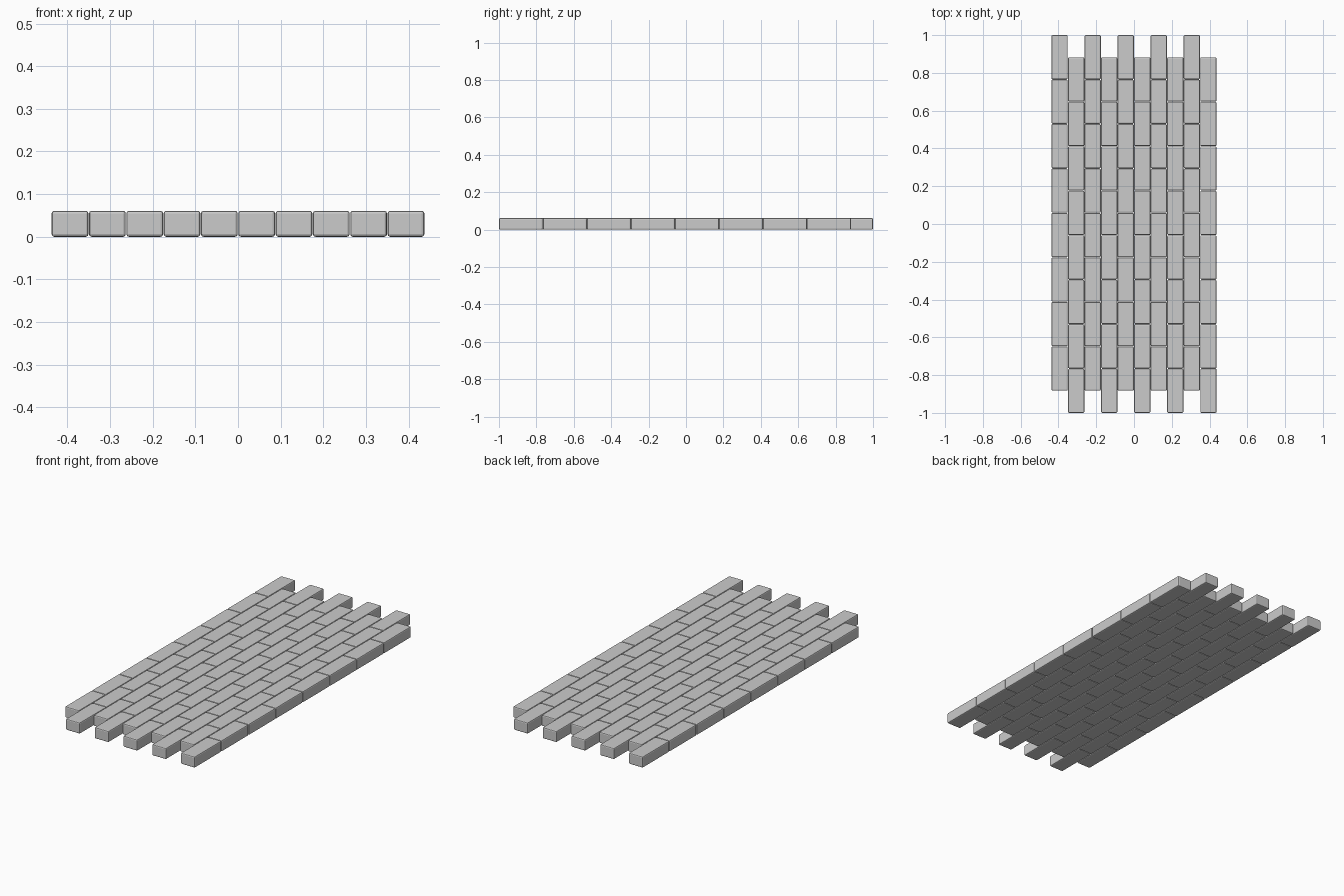
import bpy, bmesh
from mathutils import Matrix

if "Cube" in bpy.data.objects:
    bpy.data.objects.remove(bpy.data.objects["Cube"])

COLS, ROWS = 10, 8
PITCH_X, GAP = 0.0875, 0.0015
PITCH_Y = (2 + GAP) / (ROWS + 0.5)
HEIGHT, BEVEL = 0.061, 0.006


def brick_mesh():
    # One paving brick with softened edges, standing on z = 0
    bm = bmesh.new()
    size = (PITCH_X - GAP, PITCH_Y - GAP, HEIGHT)
    bmesh.ops.create_cube(bm, size=1, matrix=Matrix.Translation((0, 0, HEIGHT / 2))
                          @ Matrix.Diagonal((*size, 1)))
    bmesh.ops.bevel(bm, geom=bm.edges[:], offset=BEVEL, offset_type='OFFSET',
                    segments=2, profile=0.5, affect='EDGES')
    mesh = bpy.data.meshes.new("paving_brick")
    bm.to_mesh(mesh)
    bm.free()
    return mesh


# Running bond: every other column slides half a brick along y
mesh = brick_mesh()
for c in range(COLS):
    x = (c - (COLS - 1) / 2) * PITCH_X
    shift = PITCH_Y / 4 if c % 2 == 0 else -PITCH_Y / 4
    for r in range(ROWS):
        brick = bpy.data.objects.new(f"brick_{c}_{r}", mesh)
        brick.location = (x, (r - (ROWS - 1) / 2) * PITCH_Y + shift, 0)
        bpy.context.collection.objects.link(brick)
